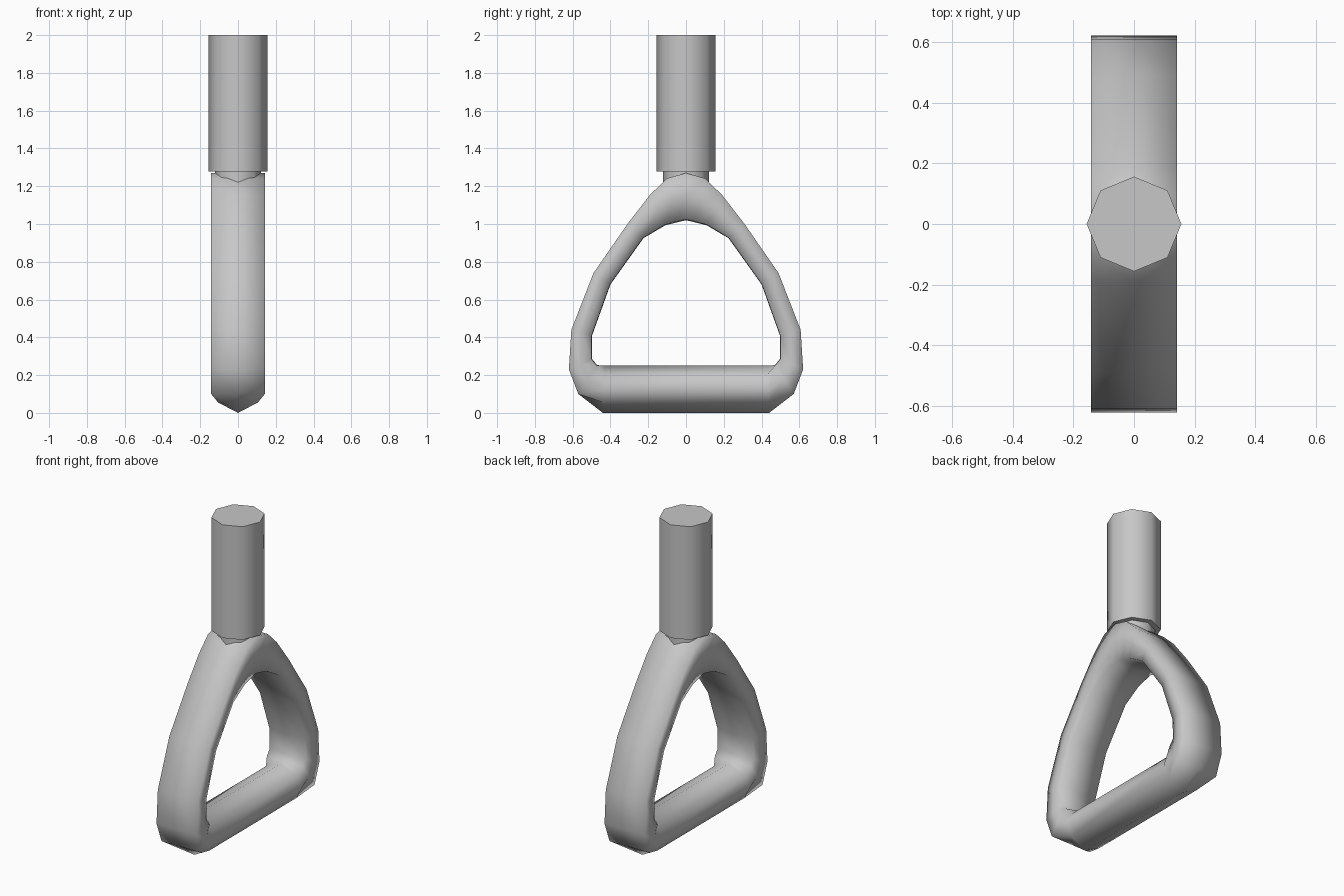
import bpy, bmesh, math

if "Cube" in bpy.data.objects:
    bpy.data.objects.remove(bpy.data.objects["Cube"])

grey = bpy.data.materials.new("grey")
grey.diffuse_color = (0.57, 0.57, 0.57, 1)
grey.use_nodes = True
grey.node_tree.nodes["Principled BSDF"].inputs["Base Color"].default_value = grey.diffuse_color


def finish(name, bm, angle):
    bmesh.ops.recalc_face_normals(bm, faces=bm.faces)
    mesh = bpy.data.meshes.new(name)
    bm.to_mesh(mesh)
    bm.free()
    mesh.materials.append(grey)
    obj = bpy.data.objects.new(name, mesh)
    bpy.context.collection.objects.link(obj)
    bpy.ops.object.select_all(action='DESELECT')
    obj.select_set(True)
    bpy.context.view_layer.objects.active = obj
    bpy.ops.object.shade_smooth_by_angle(angle=math.radians(angle))
    return obj


def octagon_post(name, radius, z0, z1):
    bm = bmesh.new()
    rings = [[bm.verts.new((radius * math.cos(k * math.pi / 4),
                            radius * math.sin(k * math.pi / 4), z))
              for k in range(8)] for z in (z0, z1)]
    for k in range(8):
        j = (k + 1) % 8
        bm.faces.new((rings[0][k], rings[0][j], rings[1][j], rings[1][k]))
    for ring in rings:
        bm.faces.new(ring)
    return finish(name, bm, 50)


# Shaft and the narrower neck that joins it to the grip
octagon_post("shaft", 0.156, 1.277, 2.0)
octagon_post("neck", 0.122, 1.12, 1.29)

# Half sections as (x, share of the way from outer to inner edge)
BAR = [(0, 0), (0.105, 0.22), (0.142, 0.5), (0.105, 0.82), (0, 1)]
ARCH = [(0, 0), (0.142, 0), (0.142, 0.5), (0.126, 0.98), (0, 1)]

# Outer y, z, inner y, z and section, from the bar end up to the crown
half = [
    (0.44, 0.0, 0.43, 0.25, BAR),
    (0.57, 0.10, 0.47, 0.253, ARCH),
    (0.62, 0.23, 0.497, 0.285, ARCH),
    (0.607, 0.44, 0.497, 0.41, ARCH),
    (0.49, 0.74, 0.40, 0.68, ARCH),
    (0.31, 1.00, 0.225, 0.925, ARCH),
    (0.19, 1.155, 0.11, 0.993, ARCH),
    (0.10, 1.242, 0.05, 1.008, ARCH),
]
crown = [(0.0, 1.27, 0.0, 1.02, ARCH)]
path = half + crown + [(-a, b, -c, d, s) for a, b, c, d, s in reversed(half)]

# Closed grip: round hand bar below, soft-edged arch above
bm = bmesh.new()
rings = []
for oy, oz, iy, iz, section in path:
    outline = section + [(-x, t) for x, t in section[3:0:-1]]
    rings.append([bm.verts.new((x, oy + (iy - oy) * t, oz + (iz - oz) * t))
                  for x, t in outline])
for i, ring in enumerate(rings):
    after = rings[(i + 1) % len(rings)]
    for k in range(8):
        j = (k + 1) % 8
        bm.faces.new((ring[k], ring[j], after[j], after[k]))
finish("grip", bm, 120)
